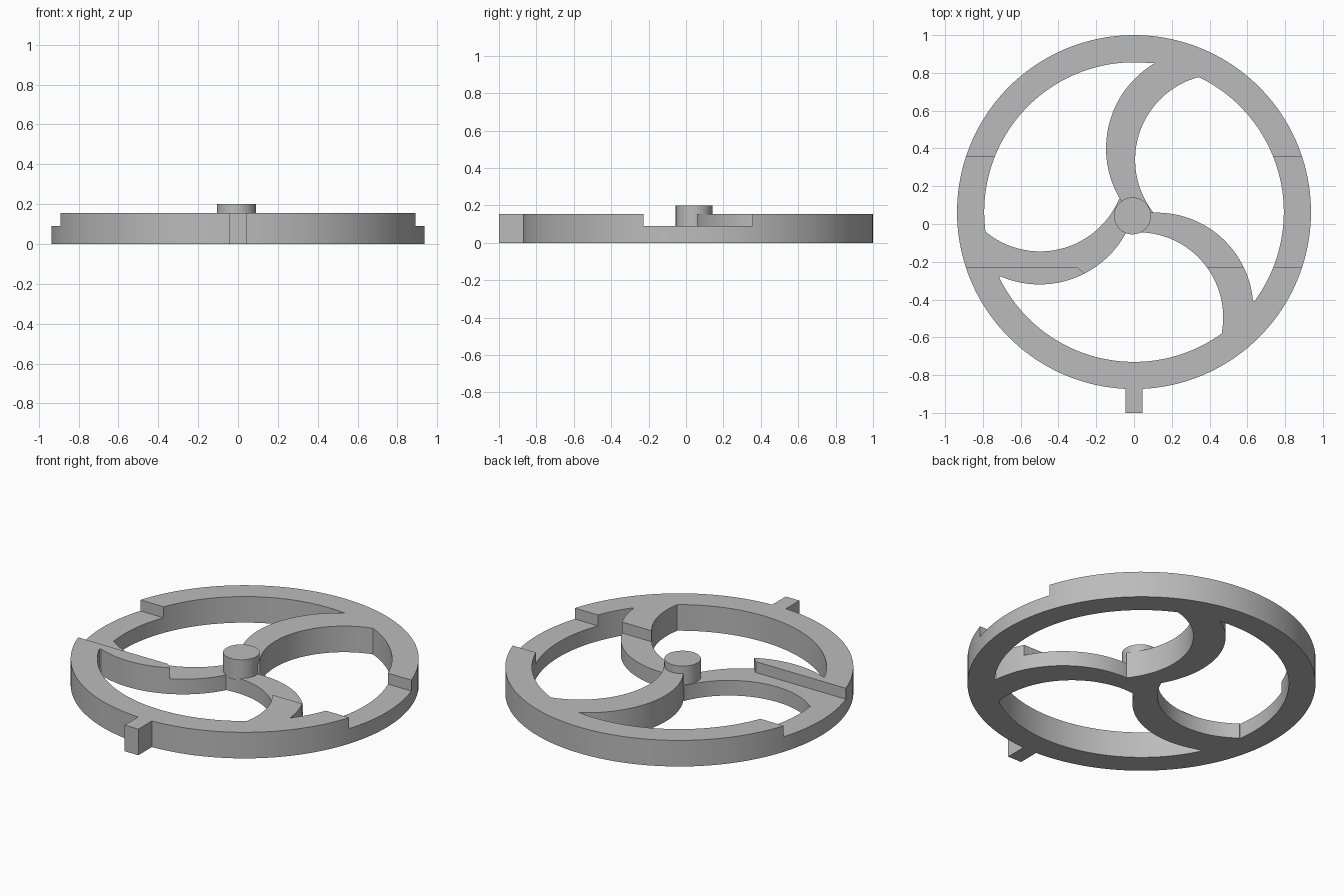
import bpy, bmesh, math
from mathutils import Vector

if "Cube" in bpy.data.objects:
    bpy.data.objects.remove(bpy.data.objects["Cube"])

CENTRE, R_OUT, R_IN = (0.0, 0.063), 0.937, 0.793
TOP, STEP = 0.155, 0.09

grey = bpy.data.materials.new("plain_grey")
grey.diffuse_color = (0.5, 0.5, 0.5, 1)
grey.use_nodes = True
grey.node_tree.nodes["Principled BSDF"].inputs["Base Color"].default_value = grey.diffuse_color


def arc(c, r, start, end, n=40, turn=0):
    """Points on a circle between two directions; turn -1 forces clockwise, +1 counter-clockwise."""
    a = math.atan2(start[1] - c[1], start[0] - c[0])
    b = math.atan2(end[1] - c[1], end[0] - c[0])
    d = (b - a + math.pi) % math.tau - math.pi
    if turn * d < 0:
        d += turn * math.tau
    return [(c[0] + r * math.cos(a + d * i / n), c[1] + r * math.sin(a + d * i / n))
            for i in range(n + 1)]


def circle(c, r, n):
    return [(c[0] + r * math.cos(math.tau * i / n), c[1] + r * math.sin(math.tau * i / n))
            for i in range(n)]


def prism(name, pts, z0, z1):
    clean = []
    for p in pts:
        if not clean or (Vector(p) - Vector(clean[-1])).length > 0.004:
            clean.append(p)
    if (Vector(clean[0]) - Vector(clean[-1])).length < 0.004:
        clean.pop()
    bm = bmesh.new()
    face = bm.faces.new([bm.verts.new((x, y, z0)) for x, y in clean])
    up = bmesh.ops.extrude_face_region(bm, geom=[face])["geom"]
    bmesh.ops.translate(bm, vec=(0, 0, z1 - z0),
                        verts=[v for v in up if isinstance(v, bmesh.types.BMVert)])
    bmesh.ops.recalc_face_normals(bm, faces=bm.faces)
    mesh = bpy.data.meshes.new(name)
    bm.to_mesh(mesh)
    bm.free()
    mesh.materials.append(grey)
    obj = bpy.data.objects.new(name, mesh)
    bpy.context.collection.objects.link(obj)
    return obj


def activate(obj):
    bpy.ops.object.select_all(action='DESELECT')
    obj.select_set(True)
    bpy.context.view_layer.objects.active = obj


def cut(obj, cutter):
    mod = obj.modifiers.new("cut", 'BOOLEAN')
    mod.operation, mod.solver, mod.object = 'DIFFERENCE', 'EXACT', cutter
    activate(obj)
    bpy.ops.object.modifier_apply(modifier=mod.name)
    bpy.data.objects.remove(cutter)


# Wheel disc
wheel = prism("spoked_wheel", circle(CENTRE, R_OUT, 160), 0, TOP)

# Three openings between the curved spokes: (centre, radius) of the two edge arcs,
# the hub corner, and the two rim corners
openings = [
    ((0.376, 0.400), 0.524, (-0.497, 0.308), 0.453, (-0.073, 0.130), (0.11, 0.852), (-0.783, -0.048), 1),
    ((0.120, -0.452), 0.512, (0.459, 0.340), 0.453, (0.103, 0.060), (0.630, -0.407), (0.344, 0.778), 1),
    ((-0.500, 0.200), 0.520, (0.022, -0.494), 0.450, (-0.050, -0.047), (-0.709, -0.280), (0.466, -0.582), 1),
]
for i, (c1, r1, c2, r2, hub_pt, rim1, rim2, turn) in enumerate(openings):
    outline = (arc(c1, r1, hub_pt, rim1) + arc(CENTRE, R_IN, rim1, rim2, 70, turn)
               + arc(c2, r2, rim2, hub_pt))
    cut(wheel, prism("opening_cutter", outline, -0.1, 0.3))

# Lowered band across the rim and two of the spokes, leaving the back spoke full height
band = [(-1.2, 0.355), (-0.3, 0.355), (-0.073, 0.13), (-0.008, 0.045), (0.103, 0.06),
        (0.3, 0.355), (1.2, 0.355), (1.2, -0.228), (0.2, -0.228), (0.2, -0.34),
        (-0.19, -0.34), (-0.26, -0.265), (-0.30, -0.228), (-1.2, -0.228)]
cut(wheel, prism("band_cutter", band, STEP, 0.3))

# Hub post and rim tab
hub = prism("hub_post", circle((-0.008, 0.043), 0.098, 64), STEP - 0.01, 0.2)
tab = prism("rim_tab", [(-0.045, -1), (0.045, -1), (0.045, -0.868), (-0.045, -0.868)], 0, TOP)

for obj in (wheel, hub, tab):
    activate(obj)
    bpy.ops.object.shade_smooth_by_angle(angle=math.radians(25))
